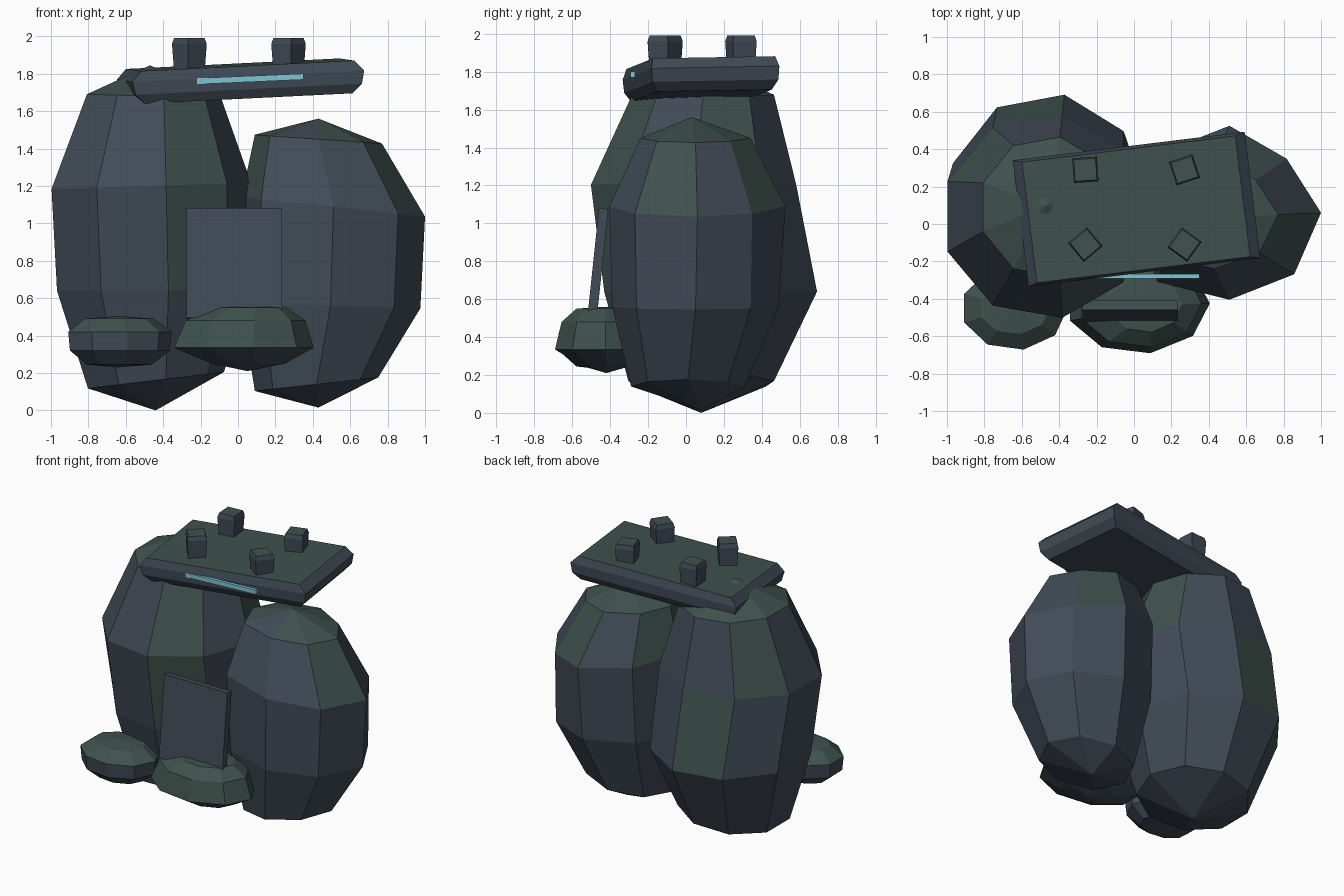
import bpy, bmesh
from math import sin, cos, pi, sqrt, radians

if "Cube" in bpy.data.objects:
    bpy.data.objects.remove(bpy.data.objects["Cube"], do_unlink=True)


def material(name, rgb):
    m = bpy.data.materials.new(name)
    m.use_nodes = True
    m.diffuse_color = (*rgb, 1)
    m.node_tree.nodes["Principled BSDF"].inputs["Base Color"].default_value = (*rgb, 1)
    return m


STONE = material("slate_stone", (0.053, 0.07, 0.095))
MOSS = material("moss_green", (0.05, 0.084, 0.075))
GLOW = material("pale_cyan", (0.22, 0.56, 0.66))
FLAT = (0, 0, 0, 0)


def loft(name, rings, seg=4, top=None, bottom=None, tilts=FLAT, skews=FLAT, moss_above=0.5,
         flips=(), loc=(0, 0, 0), rot=(0, 0, 0), mats=(STONE, MOSS)):
    """Stack elliptical rings (z, cx, cy, rx, ry), bottom first; poles or flat caps.
    tilts slopes each ring along x; skews push its two diagonal corners towards -x -y.
    Upward faces are mossy; flips lists (band, sector) pairs that swap colour."""
    bm = bmesh.new()
    k, phase = (sqrt(2), pi / 4) if seg == 4 else (1, 0)
    loops = []
    for (z, cx, cy, rx, ry), tilt, skew in zip(rings, tilts, skews):
        loop = []
        for i in range(seg):
            a = phase + 2 * pi * i / seg
            dx = k * rx * cos(a)
            push = skew * max(0, sin(2 * a))
            loop.append(bm.verts.new((cx + dx - push, cy + k * ry * sin(a) - push, z + tilt * dx)))
        loops.append(loop)
    tags = {}
    for b in range(len(loops) - 1):
        low, high = loops[b], loops[b + 1]
        for i in range(seg):
            j = (i + 1) % seg
            tags[bm.faces.new((low[i], low[j], high[j], high[i]))] = (b + 1, i)
    for pole, loop, band in ((bottom, loops[0], 0), (top, loops[-1], len(loops))):
        if pole is None:
            tags[bm.faces.new(loop)] = (band, 0)
        else:
            p = bm.verts.new(pole)
            for i in range(seg):
                tags[bm.faces.new((loop[i], loop[(i + 1) % seg], p))] = (band, i)
    bmesh.ops.recalc_face_normals(bm, faces=bm.faces)
    for f, tag in tags.items():
        f.material_index = int((f.normal.z > moss_above) != (tag in flips)) if len(mats) > 1 else 0
    me = bpy.data.meshes.new(name)
    bm.to_mesh(me)
    bm.free()
    for m in mats:
        me.materials.append(m)
    ob = bpy.data.objects.new(name, me)
    ob.location = loc
    ob.rotation_euler = [radians(r) for r in rot]
    bpy.context.collection.objects.link(ob)
    return ob


# Two tall boulders
loft("tall_boulder", [(0.16, -0.45, 0.08, 0.375, 0.39), (0.64, -0.465, 0.13, 0.535, 0.57),
                      (1.2, -0.48, 0.04, 0.55, 0.55), (1.68, -0.46, 0.09, 0.37, 0.38)],
     seg=9, top=(-0.47, 0.1, 1.845), bottom=(-0.44, 0.08, 0.0), tilts=(0.12, 0, 0.03, -0.03),
     moss_above=0.6, flips={(2, 7), (2, 2), (3, 7), (3, 3), (3, 0)})
loft("round_boulder", [(0.14, 0.42, 0.01, 0.33, 0.3), (0.56, 0.495, 0.05, 0.48, 0.44),
                       (1.09, 0.51, 0.06, 0.49, 0.465), (1.45, 0.43, 0.05, 0.34, 0.29)],
     seg=8, top=(0.43, 0.03, 1.56), bottom=(0.43, 0.08, 0.015), tilts=(0.11, -0.03, -0.11, -0.07),
     skews=(0, 0.02, 0.04, 0.02), moss_above=0.6, flips={(3, 1), (3, 3), (3, 4), (3, 7), (4, 5)})

# Mossy foot stones at the front
loft("centre_foot_stone", [(0.25, 0.05, -0.42, 0.2, 0.14), (0.335, 0.02, -0.425, 0.385, 0.27),
                           (0.48, 0.03, -0.425, 0.33, 0.235), (0.55, 0.06, -0.43, 0.2, 0.15)],
     seg=9, bottom=(0.05, -0.42, 0.21), top=(0.06, -0.42, 0.56), moss_above=0.2)
loft("side_foot_stone", [(0.245, -0.64, -0.45, 0.18, 0.13), (0.32, -0.64, -0.45, 0.275, 0.215),
                         (0.42, -0.64, -0.45, 0.285, 0.225), (0.49, -0.64, -0.45, 0.19, 0.14)],
     seg=9, bottom=(-0.64, -0.45, 0.23), top=(-0.64, -0.45, 0.505), moss_above=0.2)

# Leaning stone tablet
loft("tablet", [(-0.3, 0, 0, 0.255, 0.025), (0.29, 0, 0, 0.255, 0.025)],
     loc=(-0.02, -0.465, 0.79), rot=(-6, 0, 0))

# Chamfered table slab, slightly turned and tilted
loft("table_slab", [(-0.09, 0, 0, 0.56, 0.305), (-0.04, 0, 0, 0.61, 0.335),
                    (0.03, 0, 0, 0.625, 0.34), (0.085, 0, 0, 0.575, 0.325)],
     loc=(0.015, 0.08, 1.763), rot=(1, -2.8, 7), moss_above=0.8)

# Four pegs on the slab
for row, y, turn in (("back", 0.29, 4), ("front", -0.11, 40)):
    for side, x in (("right", -0.26), ("left", 0.27)):
        loft(f"{row}_{side}_peg", [(-0.1, 0, 0, 0.058, 0.058), (0.05, 0, 0, 0.066, 0.066),
                                   (0.08, 0, 0, 0.058, 0.058)],
             loc=(x, y, 1.91), rot=(0, 0, turn if x < 0 else turn + 14), moss_above=0.8)

# Glowing streak along the front edge of the slab
loft("glow_streak", [(-0.016, 0, 0, 0.285, 0.012), (0.016, 0, 0, 0.285, 0.012)],
     loc=(0.065, -0.28, 1.772), rot=(0, -2.5, 0), mats=(GLOW,))
